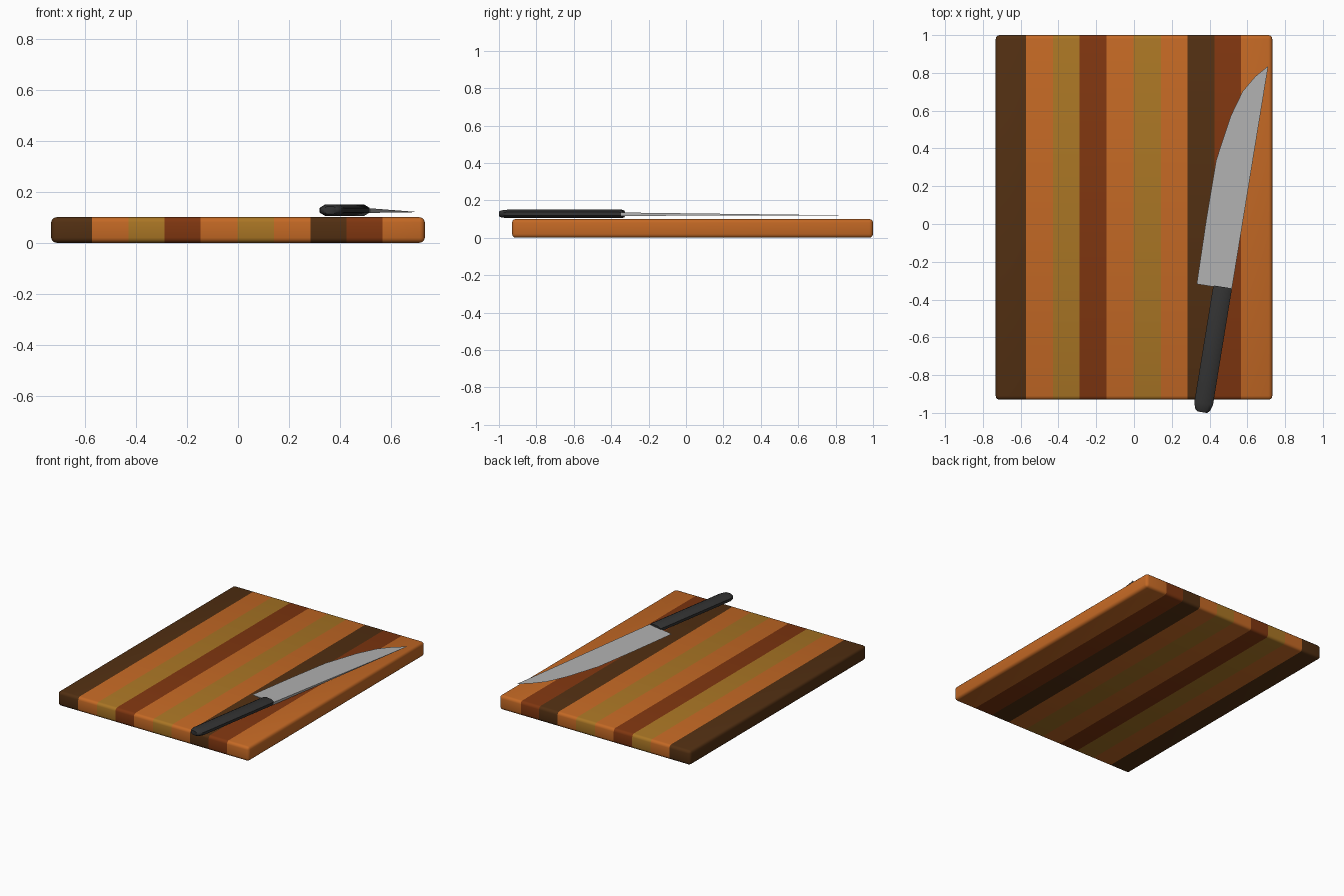
import bpy, bmesh, math
from mathutils import Matrix, Vector

if "Cube" in bpy.data.objects:
    bpy.data.objects.remove(bpy.data.objects["Cube"])


def mat(name, rgb):
    m = bpy.data.materials.new(name)
    m.diffuse_color = (*rgb, 1)
    m.use_nodes = True
    m.node_tree.nodes["Principled BSDF"].inputs["Base Color"].default_value = m.diffuse_color
    return m


walnut = mat("dark walnut", (0.085, 0.029, 0.006))
cherry = mat("orange cherry", (0.55, 0.14, 0.018))
oak = mat("golden oak", (0.40, 0.18, 0.018))
mahogany = mat("red mahogany", (0.215, 0.037, 0.005))
steel = mat("blade steel", (0.44, 0.44, 0.44))
black = mat("handle black", (0.032, 0.032, 0.032))


def finish(bm, name, mats, angle):
    bmesh.ops.recalc_face_normals(bm, faces=bm.faces)
    me = bpy.data.meshes.new(name)
    bm.to_mesh(me)
    bm.free()
    for m in mats:
        me.materials.append(m)
    ob = bpy.data.objects.new(name, me)
    bpy.context.collection.objects.link(ob)
    bpy.ops.object.select_all(action='DESELECT')
    bpy.context.view_layer.objects.active = ob
    ob.select_set(True)
    bpy.ops.object.shade_smooth_by_angle(angle=math.radians(angle))
    return ob


# Cutting board: rounded slab sliced into wood strips
bm = bmesh.new()
bmesh.ops.create_cube(bm, size=1)
bmesh.ops.scale(bm, vec=(1.464, 1.93, 0.10), verts=bm.verts)
bmesh.ops.translate(bm, vec=(0, 0.035, 0.05), verts=bm.verts)
bmesh.ops.bevel(bm, geom=bm.edges[:], offset=0.02, segments=3, profile=0.5,
                affect='EDGES')
cuts = [-0.573, -0.43, -0.288, -0.146, -0.002, 0.142, 0.284, 0.426, 0.566]
strips = [0, 1, 2, 3, 1, 2, 1, 0, 3, 1]
for x in cuts:
    bmesh.ops.bisect_plane(bm, geom=bm.verts[:] + bm.edges[:] + bm.faces[:],
                           plane_co=(x, 0, 0), plane_no=(1, 0, 0))
for f in bm.faces:
    f.material_index = strips[sum(f.calc_center_median().x > c for c in cuts)]
finish(bm, "cutting_board", [walnut, cherry, oak, mahogany], 40)

# Knife frame: origin at the heel end of the spine, y along the blade
place = Matrix.Translation((0.518, -0.345, 0)) @ Matrix.Rotation(math.radians(-9.25), 4, 'Z')

# Blade: wedge section from spine to curved cutting edge
bm = bmesh.new()
edge = [(-0.188, -0.003), (-0.193, 0.34), (-0.192, 0.66), (-0.153, 0.905),
        (-0.112, 1.043), (-0.058, 1.132)]
tip_u = 1.197
rows = []
for v, u in edge:
    t = max(u, 0) / tip_u
    mid = 0.126 - 0.006 * t
    half = 0.009 * (1 - t)
    rows.append([bm.verts.new(p) for p in
                 ((v, u, mid), (0, u, mid + half), (0, u, mid - half))])
tip = bm.verts.new((0, tip_u, 0.120))
for a, b in zip(rows, rows[1:]):
    for i in range(3):
        j = (i + 1) % 3
        bm.faces.new((a[i], a[j], b[j], b[i]))
bm.faces.new(rows[0])
for i in range(3):
    bm.faces.new((rows[-1][i], rows[-1][(i + 1) % 3], tip))
bm.transform(place)
finish(bm, "knife_blade", [steel], 30)

# Handle: lofted octagonal grip with a rounded butt
bm = bmesh.new()
rings = []
for u, w, h in [(-0.668, 0.026, 0.014), (-0.655, 0.040, 0.019), (-0.622, 0.050, 0.0225),
                (-0.012, 0.050, 0.0225), (0.004, 0.046, 0.018)]:
    cw, ch = w * 0.55, h * 0.4
    pts = [(w, ch), (cw, h), (-cw, h), (-w, ch), (-w, -ch), (-cw, -h), (cw, -h), (w, -ch)]
    rings.append([bm.verts.new((x - 0.05, u, 0.1275 + z)) for x, z in pts])
for a, b in zip(rings, rings[1:]):
    for i in range(8):
        j = (i + 1) % 8
        bm.faces.new((a[i], a[j], b[j], b[i]))
bm.faces.new(rings[0])
bm.faces.new(rings[-1])
bm.transform(place)
finish(bm, "knife_handle", [black], 50)
